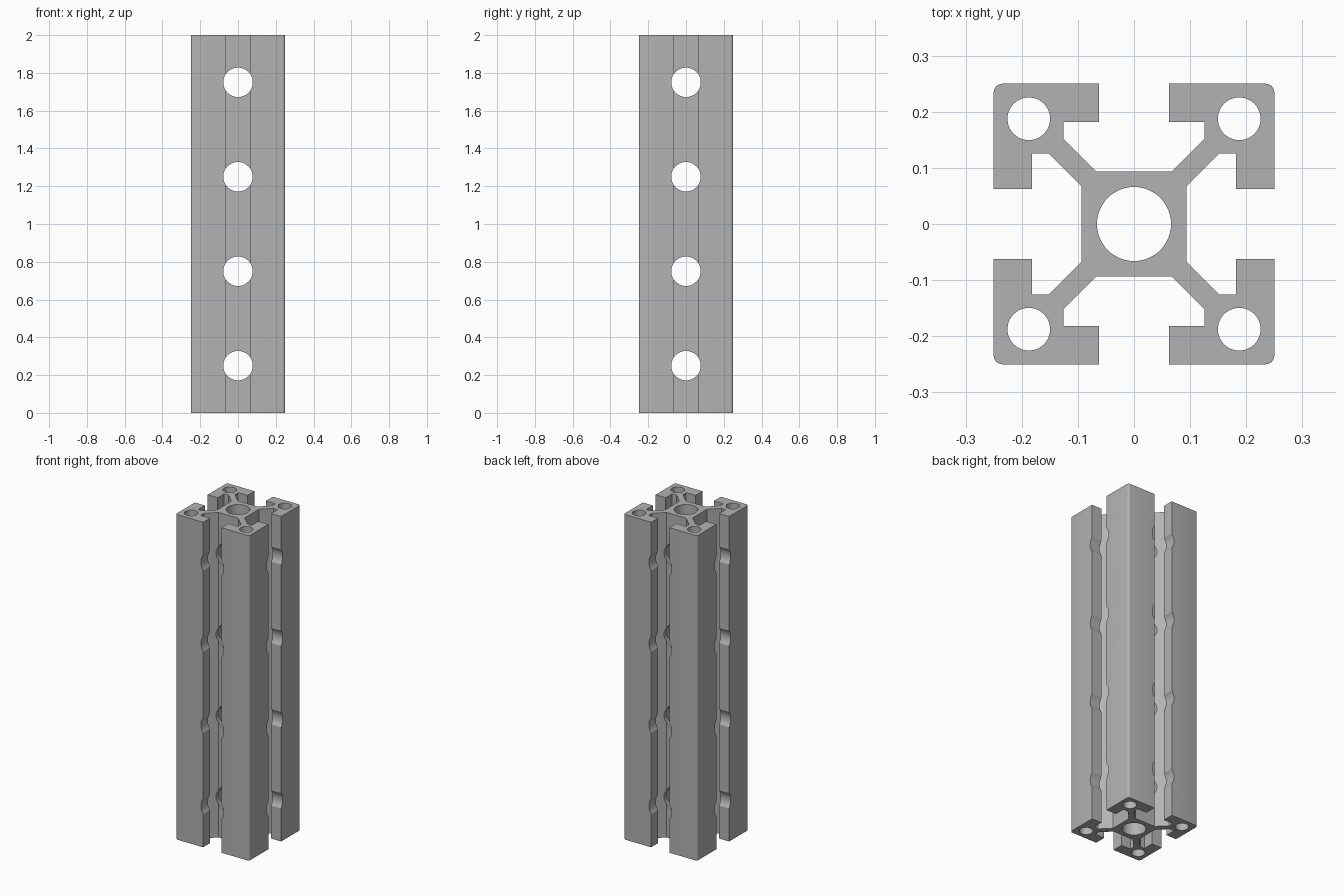
import bpy
import bmesh
from math import radians, cos, sin, pi
from mathutils import Matrix, Vector

cube = bpy.data.objects.get("Cube")
if cube:
    bpy.data.objects.remove(cube, do_unlink=True)

LENGTH = 2.0
HALF = 0.25
SLOT = 0.0625
CORNER = 0.015

metal = bpy.data.materials.new("grey_aluminium")
metal.use_nodes = True
colour = (0.45, 0.45, 0.45, 1)
metal.diffuse_color = colour
metal.node_tree.nodes["Principled BSDF"].inputs["Base Color"].default_value = colour


def make_object(name, bm):
    mesh = bpy.data.meshes.new(name)
    bmesh.ops.recalc_face_normals(bm, faces=bm.faces)
    bm.to_mesh(mesh)
    bm.free()
    obj = bpy.data.objects.new(name, mesh)
    obj.data.materials.append(metal)
    bpy.context.collection.objects.link(obj)
    return obj


def make_bores(name, bores, rotation):
    """Cutter made of parallel cylinders: each bore is (centre, radius)."""
    bm = bmesh.new()
    for centre, radius in bores:
        bmesh.ops.create_cone(bm, cap_ends=True, segments=48,
                              radius1=radius, radius2=radius, depth=3,
                              matrix=Matrix.Translation(centre) @ rotation)
    obj = make_object(name, bm)
    obj.hide_render = True
    return obj


# One quarter of the slotted outline: strut, lip, rounded corner, mirrored over the diagonal
half_quarter = [(0.094, 0.068), (0.152, 0.126), (0.182, 0.126),
                (0.182, SLOT), (HALF, SLOT)]
c = HALF - CORNER
arc = [(c + CORNER * cos(i * pi / 8), c + CORNER * sin(i * pi / 8)) for i in range(5)]
quarter = half_quarter + arc + [(y, x) for x, y in reversed(half_quarter)]

# Extrude the full outline
bm = bmesh.new()
verts = []
for turn in range(4):
    spin = Matrix.Rotation(turn * pi / 2, 3, 'Z')
    verts += [bm.verts.new(spin @ Vector((x, y, 0))) for x, y in quarter]
base = bm.faces.new(verts)
top = bmesh.ops.extrude_face_region(bm, geom=[base])
bmesh.ops.translate(bm, vec=(0, 0, LENGTH),
                    verts=[v for v in top["geom"] if isinstance(v, bmesh.types.BMVert)])
rail = make_object("slotted_rail", bm)

# Lengthwise bores in the core and corners, and cross holes through both slot pairs
lengthwise = [((0, 0, 1), 0.066)]
lengthwise += [((x, y, 1), 0.038) for x in (-0.1875, 0.1875) for y in (-0.1875, 0.1875)]
cross = [((0, 0, 0.25 + 0.5 * i), 0.078) for i in range(4)]
cutters = [
    make_bores("lengthwise_bores", lengthwise, Matrix.Identity(4)),
    make_bores("side_holes", cross, Matrix.Rotation(pi / 2, 4, 'Y')),
    make_bores("front_holes", cross, Matrix.Rotation(pi / 2, 4, 'X')),
]
for cutter in cutters:
    cut = rail.modifiers.new(cutter.name, 'BOOLEAN')
    cut.operation = 'DIFFERENCE'
    cut.solver = 'EXACT'
    cut.object = cutter

# Apply the cuts and remove the cutters
bpy.context.view_layer.update()
evaluated = rail.evaluated_get(bpy.context.evaluated_depsgraph_get())
finished = bpy.data.meshes.new_from_object(evaluated)
rail.modifiers.clear()
rail.data = finished
for cutter in cutters:
    bpy.data.objects.remove(cutter, do_unlink=True)

# Smooth bores, crisp profile edges
bpy.ops.object.select_all(action='DESELECT')
rail.select_set(True)
bpy.context.view_layer.objects.active = rail
bpy.ops.object.shade_smooth_by_angle(angle=radians(15))
